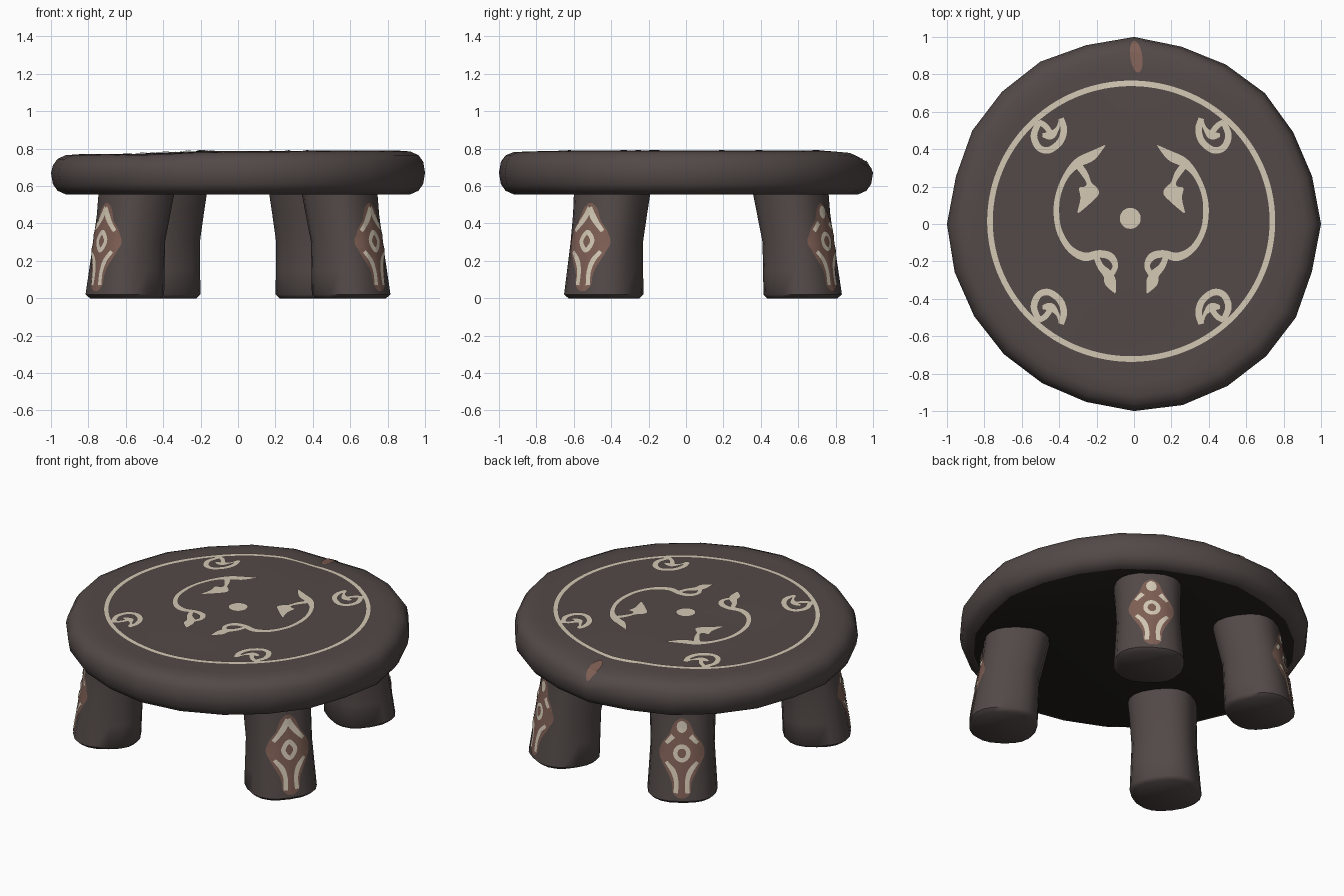
import bpy, bmesh, math, random
from mathutils import Vector
from mathutils.bvhtree import BVHTree

random.seed(4)
if "Cube" in bpy.data.objects:
    bpy.data.objects.remove(bpy.data.objects["Cube"])


def material(name, rgb):
    m = bpy.data.materials.new(name)
    m.use_nodes = True
    m.diffuse_color = (*rgb, 1)
    bsdf = m.node_tree.nodes["Principled BSDF"]
    bsdf.inputs["Base Color"].default_value = (*rgb, 1)
    bsdf.inputs["Roughness"].default_value = 0.9
    return m


STONE = material("dark stone", (0.085, 0.067, 0.064))
UNDER = material("shadow stone", (0.017, 0.015, 0.013))
CREAM = material("cream paint", (0.66, 0.58, 0.46))
CLAY = material("clay paint", (0.21, 0.115, 0.09))


def finish(name, bm, mats, smooth=True):
    mesh = bpy.data.meshes.new(name)
    bm.to_mesh(mesh)
    bm.free()
    ob = bpy.data.objects.new(name, mesh)
    bpy.context.collection.objects.link(ob)
    for m in mats:
        mesh.materials.append(m)
    if smooth:
        bpy.ops.object.select_all(action="DESELECT")
        ob.select_set(True)
        bpy.context.view_layer.objects.active = ob
        bpy.ops.object.shade_smooth_by_angle(angle=math.radians(50))
    return ob


def loft(rings):
    """Skin a stack of equal point rings, bottom to top, and cap both ends."""
    bm = bmesh.new()
    loops = [[bm.verts.new(p) for p in ring] for ring in rings]
    n = len(loops[0])
    for a, b in zip(loops, loops[1:]):
        for i in range(n):
            j = (i + 1) % n
            bm.faces.new((a[i], a[j], b[j], b[i]))
    bm.faces.new(loops[0][::-1])
    bm.faces.new(loops[-1])
    bm.normal_update()
    return bm


# ---- painted strips laid onto a surface ----
def smooth_path(pts, closed, steps=8):
    """Catmull-Rom samples through (u, v, width) points."""
    pts = [Vector(p) for p in pts]
    n = len(pts)
    get = (lambda i: pts[i % n]) if closed else (lambda i: pts[min(max(i, 0), n - 1)])
    out = []
    for i in range(n if closed else n - 1):
        p, q, r, s = (get(i + k) for k in (-1, 0, 1, 2))
        for k in range(steps):
            t = k / steps
            out.append(q + (r - p) * t / 2 + (p - q * 2.5 + r * 2 - s / 2) * t * t
                       + (q * 1.5 - r * 1.5 + (s - p) / 2) * t ** 3)
    return out if closed else out + [pts[-1]]


def paint(name, strips, bvh, frame, mat, lift, cols=4):
    """Each strip is (points, closed); frame maps (u, v) to a ray."""
    bm = bmesh.new()
    for pts, closed in strips:
        path = smooth_path(pts, closed)
        n = len(path)
        rows = []
        for i, p in enumerate(path):
            a = path[i - 1] if closed or i else p
            b = path[(i + 1) % n] if closed or i < n - 1 else p
            d = (b - a).to_2d().normalized()
            side = Vector((-d.y, d.x))
            row = []
            for k in range(cols + 1):
                uv = p.to_2d() + side * max(p.z, 0.002) * (0.5 - k / cols)
                origin, ray = frame(uv.x, uv.y)
                hit = bvh.ray_cast(origin, ray)[0]
                row.append(bm.verts.new((hit or origin + ray) - ray * lift))
            rows.append(row)
        for i in range(n if closed else n - 1):
            a, b = rows[i], rows[(i + 1) % n]
            for k in range(cols):
                bm.faces.new((a[k], a[k + 1], b[k + 1], b[k]))
    finish(name, bm, [mat])


def ring(cx, cy, rx, ry, w, n=12):
    return [(cx + rx * math.cos(math.tau * i / n), cy + ry * math.sin(math.tau * i / n), w)
            for i in range(n)], True


def disc(cx, cy, rx, ry, lean=0):
    angles = [math.pi * i / 10 for i in range(11)]
    return [(cx - lean * math.cos(a), cy - ry * math.cos(a), 2 * rx * math.sin(a))
            for a in angles], False


def flip(pts, cx, cy, sx, sy):
    return [(cx + sx * x, cy + sy * y, w) for x, y, w in pts], False


# ---- table top: irregular rounded slab ----
SIDES = 24
wobble = [0 if i % 6 == 0 else random.uniform(-0.02, 0.004) for i in range(SIDES)]


def uneven(x, y):
    """Worn top: lower on one side, with a dent at the back rim."""
    left = -0.02 * min(1, max(0, (-x - 0.2) / 0.4))
    dent = -0.035 * math.exp(-((x / 0.2) ** 2 + ((y - 0.95) / 0.2) ** 2))
    front = -0.012 * math.exp(-(((x + 0.1) / 0.4) ** 2 + ((y + 0.75) / 0.15) ** 2))
    return left + dent + front


profile = [(0.92, 0.555), (0.965, 0.575), (0.99, 0.61), (1, 0.67), (0.99, 0.73), (0.965, 0.765),
           (0.92, 0.785), (0.85, 0.79), (0.75, 0.788), (0.55, 0.788), (0.3, 0.787), (0.05, 0.787)]
rings = []
for r, z in profile:
    loop = []
    for i in range(SIDES):
        a = math.tau * i / SIDES
        rad = r * (1 + wobble[i])
        x, y = rad * math.cos(a), rad * math.sin(a)
        loop.append((x, y, z + (uneven(x, y) if z > 0.7 else 0)))
    rings.append(loop)
bm = loft(rings)
for f in bm.faces:
    f.material_index = int(f.normal.z < -0.95)
top_bvh = BVHTree.FromBMesh(bm)
finish("table_top", bm, [STONE, UNDER])


def down(u, v):
    return Vector((u, v, 2)), Vector((0, 0, -1))


# ---- painted designs on the top ----
CX, CY = -0.015, 0.015
paint("border_ring", [ring(CX, CY, 0.755, 0.737, 0.03, 24)], top_bvh, down, CREAM, 0.005)
paint("centre_dot", [disc(-0.02, 0.03, 0.056, 0.056)], top_bvh, down, CREAM, 0.005)
paint("rim_spot", [disc(0.012, 0.895, 0.032, 0.085, -0.012)], top_bvh, down, CLAY, 0.005)

arc = [(-0.14, 0.405, 0.005), (-0.21, 0.35, 0.05), (-0.28, 0.315, 0.05), (-0.34, 0.255, 0.032),
       (-0.385, 0.16, 0.028), (-0.4, 0.06, 0.03), (-0.385, -0.05, 0.03), (-0.33, -0.145, 0.035),
       (-0.25, -0.19, 0.045), (-0.17, -0.175, 0.04), (-0.11, -0.19, 0.04), (-0.085, -0.24, 0.03),
       (-0.11, -0.29, 0.03)]
spur = [(-0.3, 0.32, 0.04), (-0.25, 0.255, 0.035), (-0.225, 0.2, 0.03), (-0.225, 0.165, 0.11),
        (-0.245, 0.11, 0.06), (-0.285, 0.045, 0.008)]
foot = [(-0.19, -0.18, 0.03), (-0.165, -0.24, 0.035), (-0.125, -0.285, 0.05),
        (-0.11, -0.33, 0.06), (-0.085, -0.385, 0.005)]
for side, s in (("left", -1), ("right", 1)):
    paint(side + "_crescent", [flip(p, CX, CY, s, 1) for p in (arc, spur, foot)],
          top_bvh, down, CREAM, 0.005)

# four curled corner marks
curl = [(-0.05, 0.075, 0.03), (-0.08, 0.0, 0.035), (-0.055, -0.065, 0.035), (0.0, -0.08, 0.035),
        (0.06, -0.035, 0.035), (0.08, 0.03, 0.035), (0.065, 0.09, 0.03)]
hook = [(0.065, 0.085, 0.02), (0.045, 0.035, 0.02), (0.01, 0.0, 0.045), (-0.035, 0.0, 0.02)]
lash = [(-0.055, 0.07, 0.03), (-0.02, 0.05, 0.03), (0.01, 0.01, 0.03)]
for sx in (-1, 1):
    for sy in (-1, 1):
        name = ("right" if sx < 0 else "left") + ("_front" if sy < 0 else "_back") + "_curl"
        paint(name, [flip(p, CX + sx * 0.44, CY + sy * 0.46, -sx, sy) for p in (curl, hook, lash)],
              top_bvh, down, CREAM, 0.005)

# ---- legs: splayed rounded blocks, with a painted emblem on the outer face ----
leg_rings = [(0, 0.745, 0.175), (0.02, 0.748, 0.195), (0.15, 0.735, 0.187),
             (0.3, 0.72, 0.178), (0.45, 0.69, 0.182), (0.6, 0.665, 0.19)]
shield = [(0, 0.04, 0.04), (0, 0.07, 0.1), (0, 0.14, 0.12), (0, 0.24, 0.22), (0, 0.3, 0.26),
          (0, 0.36, 0.22), (0, 0.42, 0.14), (0, 0.48, 0.09), (0, 0.51, 0.02)]
stem = [(0.09, 0.25, 0.02), (0.05, 0.2, 0.03), (0.032, 0.14, 0.026), (0.034, 0.07, 0.026)]
chevron = [(0.0, 0.485, 0.03), (0.03, 0.43, 0.035), (0.09, 0.36, 0.02)]
brow = [(0.05, 0.405, 0.03), (0.09, 0.36, 0.02)]


def superpow(v):
    return math.copysign(abs(v) ** 0.8, v)


def leg(name, angle, back):
    out = Vector((math.cos(angle), math.sin(angle), 0))
    tan = Vector((-out.y, out.x, 0))
    up = Vector((0, 0, 1))
    steps = [math.tau * i / 20 for i in range(20)]
    bm = loft([[out * (rc + h * superpow(math.cos(a))) + tan * (h * 1.03 * superpow(math.sin(a))) + up * z
                for a in steps] for z, rc, h in leg_rings])
    bvh = BVHTree.FromBMesh(bm)
    finish(name, bm, [STONE])

    def inward(u, v):
        return out * 1.5 + tan * u + up * v, -out

    paint(name + "_shield", [(shield, False)], bvh, inward, CLAY, 0.004, 12)
    marks = [flip(p, 0, 0, s, 1) for p in (stem, brow if back else chevron) for s in (-1, 1)]
    if back:
        marks += [ring(0, 0.305, 0.037, 0.04, 0.025), disc(0, 0.46, 0.03, 0.035)]
    else:
        marks += [ring(0, 0.305, 0.036, 0.048, 0.026, 4)]
    paint(name + "_emblem", marks, bvh, inward, CREAM, 0.008)


for side, s in (("left", 1), ("right", -1)):
    leg("front_" + side + "_leg", math.atan2(-0.44, s * 0.605), False)
    leg("back_" + side + "_leg", math.atan2(0.635, s * 0.42), True)
